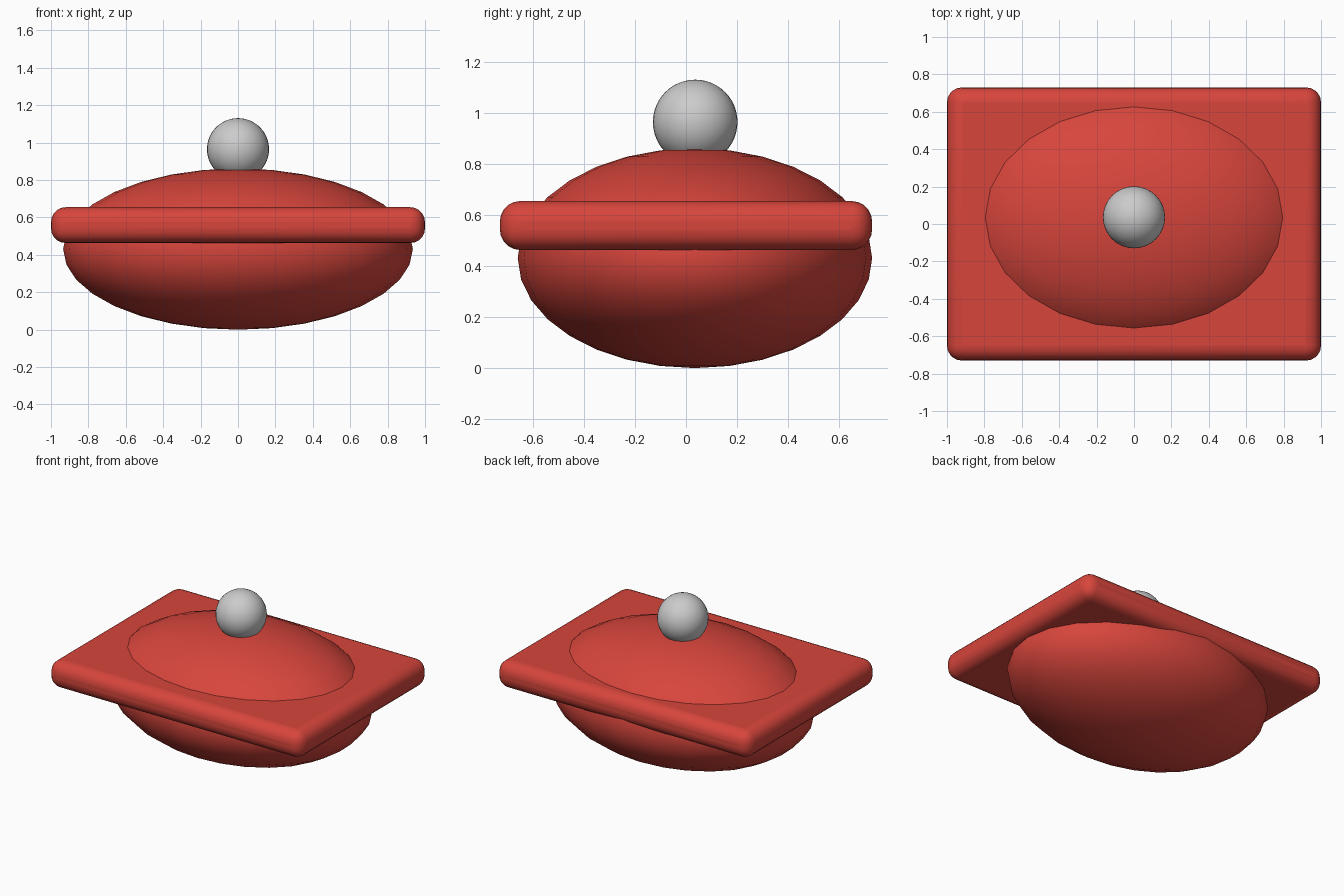
import bpy

if "Cube" in bpy.data.objects:
    bpy.data.objects.remove(bpy.data.objects["Cube"])

red = bpy.data.materials.new("red")
red.diffuse_color = (0.68, 0.06, 0.045, 1)
red.use_nodes = True
red.node_tree.nodes["Principled BSDF"].inputs["Base Color"].default_value = red.diffuse_color


def ellipsoid(name, loc, radii, segments, rings):
    bpy.ops.mesh.primitive_uv_sphere_add(segments=segments, ring_count=rings, radius=1, location=loc)
    ob = bpy.context.object
    ob.name = name
    ob.scale = radii
    bpy.ops.object.transform_apply(location=False, rotation=False, scale=True)
    bpy.ops.object.shade_smooth()
    return ob


# Flattened round body
body = ellipsoid("body", (0, 0.035, 0.431), (0.935, 0.695, 0.431), 24, 16)
body.data.materials.append(red)

# Rounded rectangular plate around the body
bpy.ops.mesh.primitive_cube_add(size=1, location=(0, 0, 0.559))
plate = bpy.context.object
plate.name = "plate"
plate.scale = (2, 1.46, 0.192)
bpy.ops.object.transform_apply(location=False, rotation=False, scale=True)
bevel = plate.modifiers.new("rounding", "BEVEL")
bevel.width = 0.08
bevel.segments = 5
bpy.ops.object.shade_smooth_by_angle()
plate.data.materials.append(red)

# Ball on top
ellipsoid("top_ball", (0, 0.036, 0.965), (0.166, 0.166, 0.166), 32, 24)
